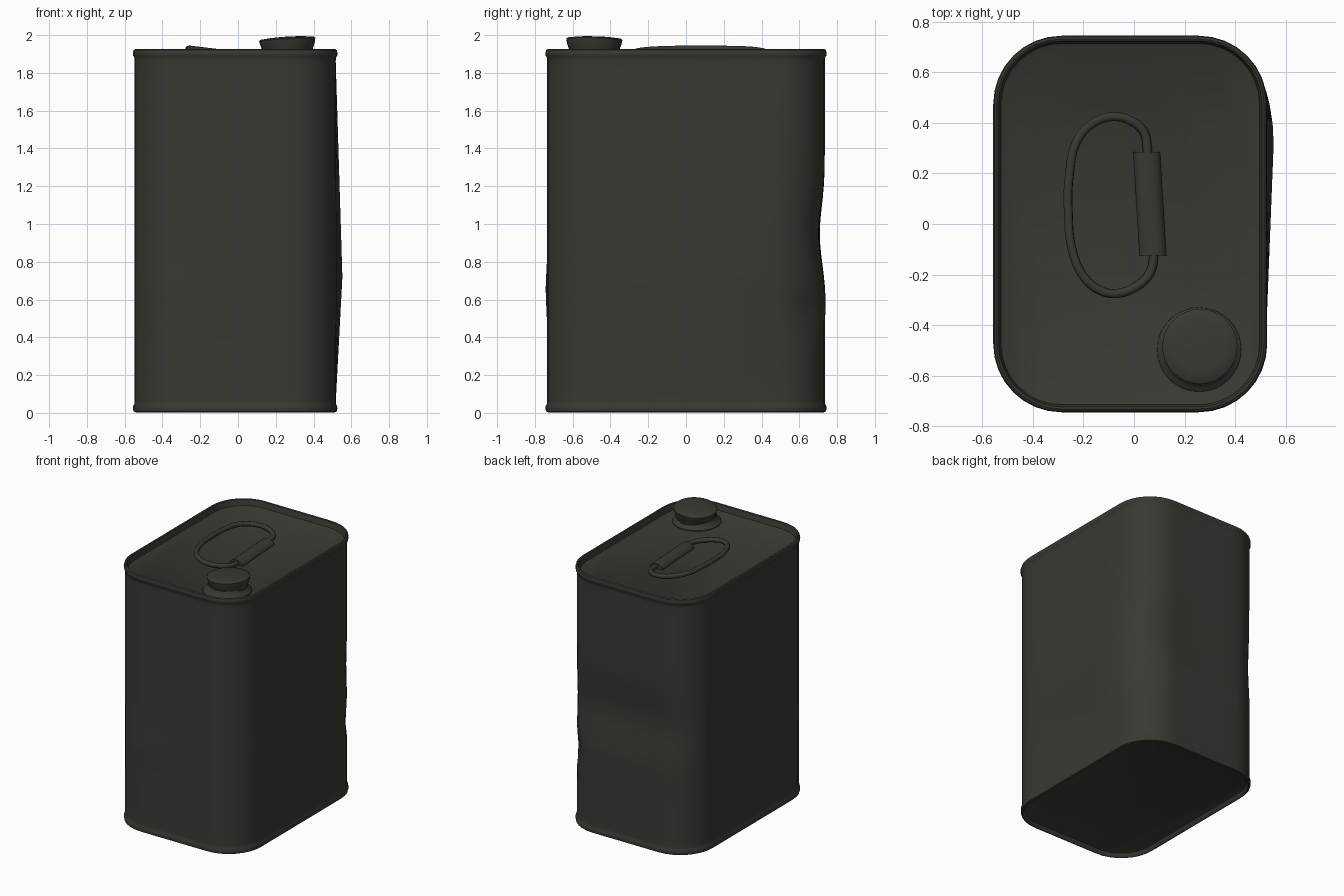
import bpy, bmesh, math
from mathutils import Vector

cube = bpy.data.objects.get("Cube")
if cube:
    bpy.data.objects.remove(cube, do_unlink=True)

olive = bpy.data.materials.new("dark olive paint")
olive.use_nodes = True
color = (0.041, 0.041, 0.033, 1)
olive.diffuse_color = color
bsdf = olive.node_tree.nodes["Principled BSDF"]
bsdf.inputs["Base Color"].default_value = color
bsdf.inputs["Roughness"].default_value = 0.6

CENTER_X, HALF_X, HALF_Y, RADIUS = -0.015, 0.532, 0.735, 0.26
PANEL_Z = 1.873


def loft(name, rings, angle=40):
    """Skin a stack of closed rings and cap both ends."""
    bm = bmesh.new()
    loops = [[bm.verts.new(p) for p in ring] for ring in rings]
    for a, b in zip(loops, loops[1:]):
        n = len(a)
        for i in range(n):
            j = (i + 1) % n
            bm.faces.new((a[i], a[j], b[j], b[i]))
    bm.faces.new(loops[0][::-1])
    bm.faces.new(loops[-1])
    bmesh.ops.recalc_face_normals(bm, faces=bm.faces)
    mesh = bpy.data.meshes.new(name)
    bm.to_mesh(mesh)
    bm.free()
    mesh.materials.append(olive)
    obj = bpy.data.objects.new(name, mesh)
    bpy.context.collection.objects.link(obj)
    bpy.ops.object.select_all(action="DESELECT")
    bpy.context.view_layer.objects.active = obj
    obj.select_set(True)
    bpy.ops.object.shade_smooth_by_angle(angle=math.radians(angle))
    return obj


def rounded_ring(offset, z, corner=8, side=12):
    """Rounded rectangle with divided sides."""
    r = RADIUS + offset
    cx, cy = HALF_X - RADIUS, HALF_Y - RADIUS
    pts = []
    for k, (sx, sy) in enumerate(((1, 1), (-1, 1), (-1, -1), (1, -1))):
        for i in range(corner + 1):
            a = math.pi / 2 * (k + i / corner)
            pts.append(Vector((CENTER_X + sx * cx + r * math.cos(a),
                               sy * cy + r * math.sin(a), z)))
    out = []
    for i, p in enumerate(pts):
        out.append(p)
        if i % (corner + 1) == corner:
            q = pts[(i + 1) % len(pts)]
            out += [p.lerp(q, s / side) for s in range(1, side)]
    return out


def bump(v, mid, width):
    return math.exp(-((v - mid) / width) ** 2)


def dent(p):
    """Battered sheet metal: bulged +x side, dented back, pinched back corner."""
    x, y, z = p
    fade = min(1, (z - 0.05) / 0.2, (1.87 - z) / 0.2)
    if fade <= 0:
        return p
    peak = (z - 0.05) / 0.67 if z < 0.72 else (1.87 - z) / 1.15
    along = max(0, 1 - (0.36 - y) / 0.95) if y < 0.36 else max(0, 1 - (y - 0.36) / 0.24)
    if x > 0.3:
        p.x += 0.037 * peak * along * (x - 0.3) / 0.215
    if y > 0.4:
        w = ((y - 0.4) / 0.335) ** 2
        p.y -= w * fade * bump(z, 0.95, 0.2) * (0.026 + 0.008 * bump(x, 0.1, 0.25))
        p.y += w * 0.005 * bump(z, 0.62, 0.12)
    pinch = 0.014 * bump(z, 0.55, 0.1) * bump(x, 0.45, 0.1) * bump(y, 0.66, 0.1)
    p.x -= pinch
    p.y -= pinch
    if y < -0.6:
        p.y -= 0.008 * bump(z, 0.65, 0.12) * bump(x, -0.25, 0.25)
    return p


# Can body with rolled seams and recessed end panels
steps = 30
section = [(-0.03, 0.034), (-0.022, 0.03), (-0.014, 0.01), (-0.004, 0.003),
           (0.006, 0.008), (0.009, 0.022), (0.008, 0.036), (0.001, 0.05)]
section += [(0, 0.06 + 1.8 * i / steps) for i in range(steps + 1)]
section += [(0.001, 1.881), (0.008, 1.89), (0.01, 1.905), (0.006, 1.92),
            (-0.003, 1.926), (-0.011, 1.922), (-0.016, 1.9),
            (-0.02, PANEL_Z + 0.006), (-0.028, PANEL_Z)]
loft("can_body", [[dent(p) for p in rounded_ring(o, z)] for o, z in section])


def circle(r, z, n=32):
    return [Vector((r * math.cos(math.tau * i / n), r * math.sin(math.tau * i / n), z))
            for i in range(n)]


# Screw cap on a flared neck, slightly tilted, with a domed top
neck = loft("neck", [circle(r, z) for r, z in
                     ((0.168, -0.008), (0.166, 0.006), (0.152, 0.015), (0.138, 0.028), (0.13, 0.05))])
neck.location = (0.258, -0.497, PANEL_Z)
cap = loft("screw_cap", [circle(r, z) for r, z in
                         ((0.128, 0.03), (0.131, 0.045), (0.137, 0.06), (0.144, 0.08),
                          (0.149, 0.104), (0.143, 0.11), (0.1, 0.115), (0.05, 0.118))])
cap.location = (0.267, -0.488, PANEL_Z)
cap.rotation_euler = (-0.025, -0.06, 0)

# Wire handle loop, raised on its far side
path = [(0.05, 0.25), (0.052, 0.31), (0.035, 0.37), (-0.015, 0.41), (-0.085, 0.425),
        (-0.16, 0.4), (-0.225, 0.33), (-0.255, 0.2), (-0.26, 0.05), (-0.24, -0.12),
        (-0.19, -0.22), (-0.13, -0.265), (-0.07, -0.275), (0.005, -0.25),
        (0.065, -0.19), (0.08, -0.1)]
curve = bpy.data.curves.new("wire_handle", "CURVE")
curve.dimensions = "3D"
curve.bevel_depth = 0.018
curve.bevel_resolution = 2
curve.resolution_u = 4
curve.use_fill_caps = True
spline = curve.splines.new("BEZIER")
spline.bezier_points.add(len(path) - 1)
for point, (x, y) in zip(spline.bezier_points, path):
    point.co = (x, y, 1.887 + 0.04 * (0.075 - x) / 0.335)
    point.handle_left_type = point.handle_right_type = "AUTO"
curve.materials.append(olive)
handle = bpy.data.objects.new("wire_handle", curve)
bpy.context.collection.objects.link(handle)

# Flattened clip holding the handle to the top panel
clip_rings = []
for x, y in ((0.05, 0.285), (0.075, -0.125)):
    clip_rings.append([Vector((x + 0.053 * math.cos(math.tau * i / 20), y,
                               PANEL_Z + 0.036 * math.sin(math.tau * i / 20)))
                       for i in range(20)])
loft("handle_clip", clip_rings)
